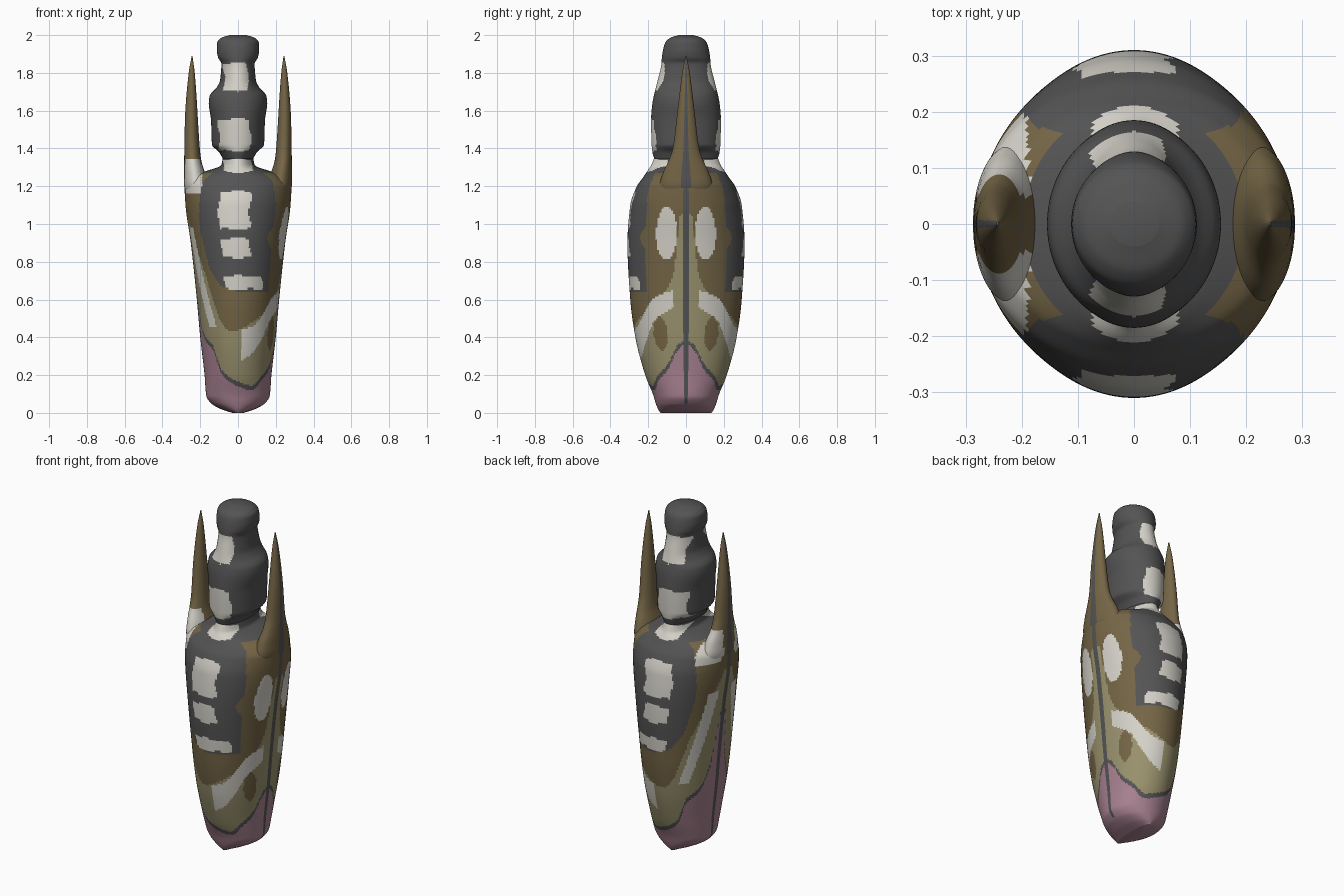
import bpy, bmesh, math

cube = bpy.data.objects.get("Cube")
if cube:
    bpy.data.objects.remove(cube, do_unlink=True)

GRAY, WHITE, BROWN, OLIVE, PINK = range(5)
PALETTE = [
    ("dark gray", (0.088, 0.088, 0.088)),
    ("off white", (0.66, 0.64, 0.58)),
    ("brown", (0.175, 0.13, 0.06)),
    ("olive", (0.32, 0.285, 0.155)),
    ("dusty pink", (0.39, 0.22, 0.28)),
]


def make_material(name, rgb):
    mat = bpy.data.materials.new(name)
    mat.use_nodes = True
    mat.diffuse_color = (*rgb, 1)
    shader = next(n for n in mat.node_tree.nodes if n.type == "BSDF_PRINCIPLED")
    shader.inputs["Base Color"].default_value = (*rgb, 1)
    shader.inputs["Roughness"].default_value = 0.7
    return mat


MATERIALS = [make_material(*entry) for entry in PALETTE]


def curve(points, t, col=1):
    """Monotone smooth interpolation through the points of a profile."""
    last = len(points) - 1
    if t <= points[0][0]:
        return points[0][col]
    if t >= points[last][0]:
        return points[last][col]
    i = next(k for k in range(last) if t <= points[k + 1][0])

    def slope(k):
        a, b = points[k], points[k + 1]
        return (b[col] - a[col]) / (b[0] - a[0])

    def tangent(k):
        if k == 0 or k == last:
            return slope(min(k, last - 1))
        a, b = slope(k - 1), slope(k)
        return 2 * a * b / (a + b) if a * b > 0 else 0

    a, b = points[i], points[i + 1]
    h = b[0] - a[0]
    s = (t - a[0]) / h
    ease = s * s * (3 - 2 * s)
    bend = h * s * (1 - s) * ((1 - s) * tangent(i) - s * tangent(i + 1))
    return a[col] + (b[col] - a[col]) * ease + bend


def loft(name, profile, rows, sides, paint, side=1):
    """Stack ellipses; profile rows hold height, x radius, y radius, x centre."""
    bm = bmesh.new()
    low, high = profile[0][0], profile[-1][0]
    rings = []
    for r in range(rows + 1):
        z = low + (high - low) * (0.5 - 0.5 * math.cos(math.pi * r / rows))
        rx, ry = curve(profile, z, 1), curve(profile, z, 2)
        cx = side * curve(profile, z, 3) if len(profile[0]) > 3 else 0
        ring = []
        for k in range(sides):
            ang = math.tau * (k + 0.5) / sides
            ring.append(bm.verts.new((cx + rx * math.cos(ang), ry * math.sin(ang), z)))
        rings.append(ring)
    for lower, upper in zip(rings, rings[1:]):
        for k in range(sides):
            n = (k + 1) % sides
            bm.faces.new((lower[k], lower[n], upper[n], upper[k]))
    bm.faces.new(rings[0][::-1])
    bm.faces.new(rings[-1])
    for face in bm.faces:
        face.smooth = True
        face.material_index = paint(face.calc_center_median())
    mesh = bpy.data.meshes.new(name)
    bm.to_mesh(mesh)
    bm.free()
    for mat in MATERIALS:
        mesh.materials.append(mat)
    obj = bpy.data.objects.new(name, mesh)
    bpy.context.collection.objects.link(obj)
    return obj


def in_box(x, z, x0, x1, z0, z1):
    # Patch with slightly wavy edges
    wave = 0.008 * math.sin(z * 40) + 0.006 * math.cos(x * 45)
    return x0 + wave < x < x1 + wave and z0 - wave < z < z1 + wave


# Height, x radius, y radius
BODY = [
    (0, .03, .135), (.02, .09, .148), (.05, .142, .16), (.09, .168, .172),
    (.2, .177, .216), (.4, .2, .268), (.6, .218, .295), (.9, .25, .31),
    (1.1, .278, .295), (1.2, .283, .26), (1.25, .25, .225),
    (1.28, .17, .205), (1.31, .09, .185), (1.35, .08, .168),
]
HEAD = [
    (1.345, .08, .168), (1.38, .1, .178), (1.42, .138, .182), (1.55, .143, .185),
    (1.64, .155, .178), (1.68, .15, .17), (1.72, .115, .16), (1.76, .095, .15),
    (1.85, .088, .13), (1.88, .105, .128), (1.92, .112, .122),
    (1.96, .11, .11), (1.985, .09, .085), (2, .045, .04),
]
# Height, x radius, y radius, x centre
HORN = [
    (1.1, .05, .1, .2), (1.2, .065, .14, .22), (1.27, .056, .122, .23),
    (1.34, .045, .09, .24), (1.4, .041, .07, .243), (1.6, .032, .045, .247),
    (1.8, .016, .02, .245), (1.89, .002, .003, .243),
]

# Colour borders: angle away from the front against height, or the reverse
PINK_TOP = [(-88, .88), (-75, .5), (-60, .38), (-45, .34), (-28, .2), (0, .14),
            (25, .12), (45, .17), (65, .23), (80, .33), (90, .37)]
OLIVE_TOP = [(-84, 1.1), (-70, .95), (-50, .75), (-25, .48), (-10, .43),
             (30, .5), (50, .56), (70, .65), (78, .75), (84, 1.05)]
PANEL_LEFT = [(.64, 0), (.68, -25), (.8, -42), (1, -50), (1.27, -40)]
PANEL_RIGHT = [(.8, 47), (.86, 46), (.93, 38), (1, 47), (1.27, 40)]
STREAK = [(.45, -40), (.6, -52), (.75, -62), (.95, -72)]
SPLASH = [(6, .36), (20, .38), (38, .45), (55, .55), (75, .6)]
BODY_PATCHES = [(-.1, .07, .98, 1.17), (-.08, .07, .83, .93),
                (-.07, .12, .66, .73), (-.075, .075, 1.28, 1.345)]
HEAD_PATCHES = [(-.1, .07, 1.38, 1.56), (-.07, .055, 1.7, 1.86)]


def paint_body(p):
    x, y, z = p
    rx, ry = curve(BODY, z, 1), curve(BODY, z, 2)
    a = math.degrees(math.atan2(x / rx, abs(y) / ry))
    if z < .005:
        return PINK
    if any(in_box(x, z, *box) for box in BODY_PATCHES):
        return WHITE
    # Dark side seam and the outline above the pink base
    if abs(a) > 86.5 and z > .05:
        return GRAY
    gap = z - curve(PINK_TOP, a)
    if gap < 0:
        return PINK
    if gap < .025:
        return GRAY
    # Front and back panel
    if z > 1.27 or (z > .64 and curve(PANEL_LEFT, z) < a < curve(PANEL_RIGHT, z)):
        return GRAY
    # Camouflage blotches
    if x < -.19 and z > 1.16 and abs(y) > .06:
        return WHITE
    if ((a - 70) / 11) ** 2 + ((z - .95) / .14) ** 2 < 1:
        return WHITE
    if .45 < z < .98 and abs(a - curve(STREAK, z)) < 7:
        return WHITE
    if 5 < a < 77 and abs(z - curve(SPLASH, a)) < .085 - a * .0005:
        return WHITE
    if ((a - 60) / 9) ** 2 + ((z - .42) / .09) ** 2 < 1:
        return BROWN
    return OLIVE if z < curve(OLIVE_TOP, a) else BROWN


def paint_head(p):
    return WHITE if any(in_box(p.x, p.z, *box) for box in HEAD_PATCHES) else GRAY


def paint_horn(p):
    centre = curve(HORN, p.z, 3)
    if abs(p.y) < max(.006, .14 * curve(HORN, p.z, 2)) and abs(p.x) > centre:
        return GRAY
    if p.x < 0 and 1.16 < p.z < 1.34 and abs(p.y) > .05:
        return WHITE
    return BROWN


loft("body", BODY, 180, 176, paint_body)
loft("head", HEAD, 90, 112, paint_head)
for label, sign in (("left", 1), ("right", -1)):
    loft(label + "_horn", HORN, 80, 48, paint_horn, sign)
